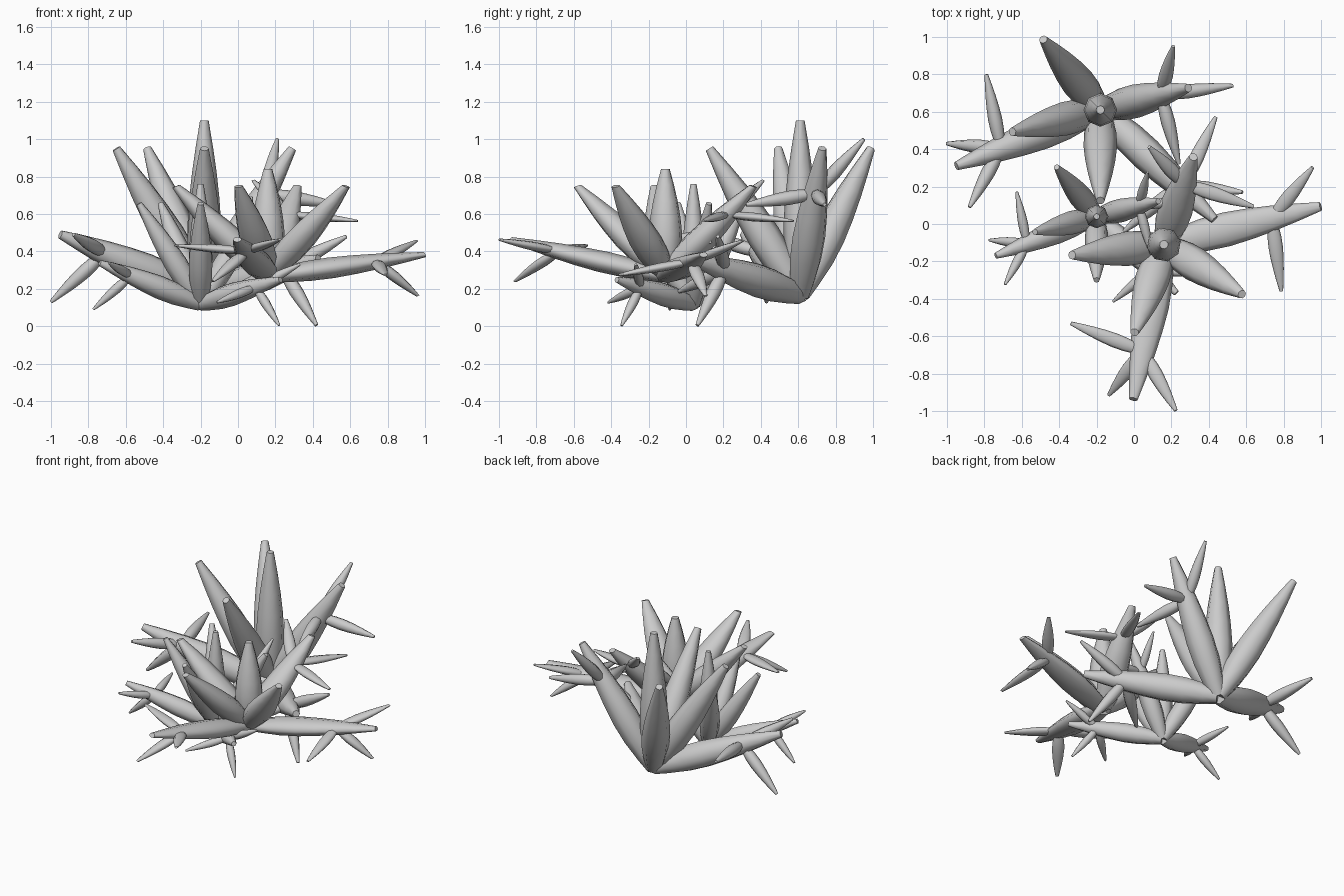
import bpy, bmesh, math
from mathutils import Vector

if "Cube" in bpy.data.objects:
    bpy.data.objects.remove(bpy.data.objects["Cube"])

SIDES = 8
# radius along a leaf: (fraction of length, radius)
PROFILE = [(0, .052), (.1, .068), (.25, .086), (.4, .09), (.55, .081),
           (.7, .066), (.85, .046), (1, .023)]
ROOT = Vector((0, 0, .04))

def taper(bm, start, tip, k=1.0):
    """Swollen tube from start to tip, following PROFILE scaled by k."""
    start, tip = Vector(start), Vector(tip)
    q = (tip - start).to_track_quat('Z', 'Y')
    rings = []
    for t, r in PROFILE:
        c = start.lerp(tip, t)
        rings.append([bm.verts.new(c + q @ Vector((
            r * k * math.cos(2 * math.pi * i / SIDES),
            r * k * math.sin(2 * math.pi * i / SIDES), 0))) for i in range(SIDES)])
    for a, b in zip(rings, rings[1:]):
        for i in range(SIDES):
            j = (i + 1) % SIDES
            bm.faces.new((a[i], a[j], b[j], b[i]))
    bm.faces.new(rings[-1])
    bm.faces.new(rings[0][::-1])

def finish(bm, name):
    me = bpy.data.meshes.new(name)
    bm.to_mesh(me)
    bm.free()
    me.shade_smooth()
    me.set_sharp_from_angle(angle=math.radians(50))
    return me

# upright leaves: one in the centre, four leaning out
upright = [(0, 0, .97)] + [
    (.485 * math.cos(math.radians(a)), .485 * math.sin(math.radians(a)), .82)
    for a in (14, 129, 194, 270)]
# spreading leaves
low = [(-.77, -.30, .36), (.61, -.585, .23)]

bm = bmesh.new()
for tip in upright + low:
    taper(bm, ROOT, tip)
leaf_mesh = finish(bm, "leaves")

# three thin thorns fork out of three of the leaves
thorns = {
    upright[1]: [(.39, .34, .87), (.71, .13, .52), (.42, -.29, .52)],
    low[0]: [(-.61, .19, .31), (-.70, -.52, .36), (-.82, -.18, 0)],
    low[1]: [(.76, -.44, .35), (.125, -.65, .055), (.60, -.55, -.125)],
}
bm = bmesh.new()
for leaf, tips in thorns.items():
    fork = ROOT.lerp(Vector(leaf), .69)
    for tip in tips:
        taper(bm, fork, tip, .42)
thorn_mesh = finish(bm, "thorns")

# three plants: location, turn, scale
plants = {
    "tall_plant": ((-.18, .61, .13), 0, (1, 1, 1)),
    "small_plant": ((-.2, .04, .09), 0, (.7, .7, .69)),
    "squat_plant": ((.16, -.11, .24), 57.5, (1.02, 1.02, .62)),
}
for name, (loc, turn, scale) in plants.items():
    for me in (leaf_mesh, thorn_mesh):
        ob = bpy.data.objects.new(name + "_" + me.name, me)
        bpy.context.collection.objects.link(ob)
        ob.location = loc
        ob.rotation_euler.z = math.radians(turn)
        ob.scale = scale
